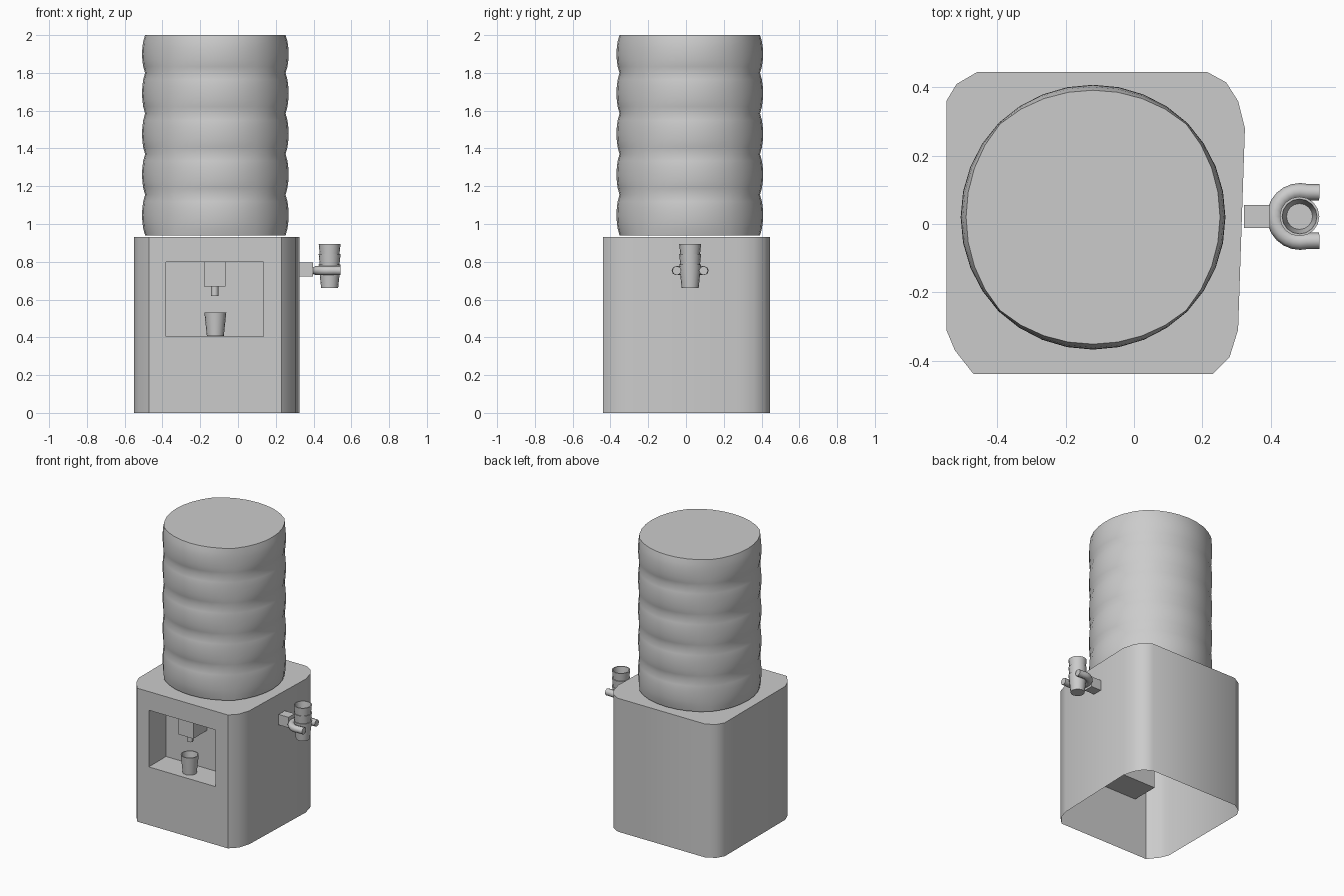
import bpy, bmesh, math

if "Cube" in bpy.data.objects:
    bpy.data.objects.remove(bpy.data.objects["Cube"])

def finish(name, bm, smooth=None):
    bmesh.ops.recalc_face_normals(bm, faces=bm.faces)
    me = bpy.data.meshes.new(name)
    bm.to_mesh(me)
    bm.free()
    ob = bpy.data.objects.new(name, me)
    bpy.context.collection.objects.link(ob)
    if smooth:
        bpy.ops.object.select_all(action='DESELECT')
        ob.select_set(True)
        bpy.context.view_layer.objects.active = ob
        bpy.ops.object.shade_smooth_by_angle(angle=math.radians(smooth))
    return ob

def box(name, x0, x1, y0, y1, z0, z1):
    bm = bmesh.new()
    bmesh.ops.create_cube(bm, size=1)
    for v in bm.verts:
        v.co = ((x0 + x1) / 2 + v.co.x * (x1 - x0),
                (y0 + y1) / 2 + v.co.y * (y1 - y0),
                (z0 + z1) / 2 + v.co.z * (z1 - z0))
    return finish(name, bm)

def lathe(name, cx, cy, profile, n, smooth, lobe=lambda r, a: r):
    """Rings of n points from (radius, z) pairs, capped at both ends."""
    bm = bmesh.new()
    rings = []
    for r, z in profile:
        ring = []
        for i in range(n):
            a = 2 * math.pi * i / n
            rr = lobe(r, a)
            ring.append(bm.verts.new((cx + rr * math.cos(a), cy + rr * math.sin(a), z)))
        rings.append(ring)
    for lo, hi in zip(rings, rings[1:]):
        for i in range(n):
            j = (i + 1) % n
            bm.faces.new((lo[i], lo[j], hi[j], hi[i]))
    bm.faces.new(rings[0][::-1])
    bm.faces.new(rings[-1])
    return finish(name, bm, smooth)

# Cabinet: rounded outline, open underneath, with a niche in the front
outline = [(0.23, -0.44), (0.28, -0.39), (0.305, -0.31), (0.325, 0.28), (0.305, 0.36),
           (0.27, 0.415), (0.215, 0.445), (-0.46, 0.445), (-0.52, 0.41), (-0.55, 0.36),
           (-0.55, -0.31), (-0.525, -0.37), (-0.47, -0.44)]
H, FRONT, BACK = 0.93, -0.44, -0.25
bm = bmesh.new()
low = [bm.verts.new((x, y, 0)) for x, y in outline]
top = [bm.verts.new((x, y, H)) for x, y in outline]
for i in range(len(outline) - 1):
    bm.faces.new((low[i], low[i + 1], top[i + 1], top[i]))
bm.faces.new(top)
niche = [(-0.38, 0.405), (0.135, 0.405), (0.135, 0.80), (-0.38, 0.80)]
rim = [bm.verts.new((x, FRONT, z)) for x, z in niche]
deep = [bm.verts.new((x, BACK, z)) for x, z in niche]
frame = [low[-1], low[0], top[0], top[-1]]
for i in range(4):
    j = (i + 1) % 4
    bm.faces.new((frame[i], frame[j], rim[j], rim[i]))
    bm.faces.new((rim[i], rim[j], deep[j], deep[i]))
bm.faces.new(deep)
finish("cabinet", bm, 40)

# Water bottle: five bulging bands, grooves fade out toward the diagonals
BULGE, GROOVE = 0.388, 0.372
profile = []
for band in range(5):
    z0 = 0.94 + 0.215 * band
    z1 = min(z0 + 0.215, 2.0)
    for k in range(7 if band == 4 else 6):
        t = k / 6
        profile.append((GROOVE + (BULGE - GROOVE) * math.sin(math.pi * t) ** 0.7,
                        z0 + (z1 - z0) * t))

def lobed(r, a):
    w = abs(math.cos(2 * a))
    return 0.392 + (r - 0.392) * (0.3 + 0.7 * w)

lathe("water_bottle", -0.12, 0.02, profile, 32, 35, lobed)

# Tap block and spout in the niche
box("tap_block", -0.18, -0.065, -0.40, BACK, 0.67, 0.80)
lathe("tap_spout", -0.123, -0.35, [(0.02, 0.62), (0.02, 0.675)], 8, 50)

# Paper cups: one in the niche, three nested in the side holder
def cup(name, x, y, z):
    lathe(name, x, y, [(0.045, z), (0.058, z + 0.125), (0.051, z + 0.125), (0.038, z + 0.012)], 16, 40)

cup("niche_cup", -0.12, -0.36, 0.407)
for i in range(3):
    cup(f"stacked_cup_{i + 1}", 0.485, 0.022, 0.66 + 0.055 * i)

# Cup holder: arm and C-shaped clip opening outward
box("holder_arm", 0.322, 0.398, -0.012, 0.056, 0.722, 0.795)
curve = bpy.data.curves.new("holder_clip", 'CURVE')
curve.dimensions = '3D'
curve.bevel_depth = 0.024
curve.bevel_resolution = 2
curve.use_fill_caps = True
angles = [math.radians(60 + 240 * i / 16) for i in range(17)]
pts = [(0.487 + 0.074 * math.cos(a), 0.022 + 0.074 * math.sin(a)) for a in angles]
pts[0], pts[-1] = (0.543, 0.093), (0.543, -0.049)
spline = curve.splines.new('POLY')
spline.points.add(len(pts) - 1)
for p, (x, y) in zip(spline.points, pts):
    p.co = (x, y, 0.753, 1)
bpy.context.collection.objects.link(bpy.data.objects.new("holder_clip", curve))
